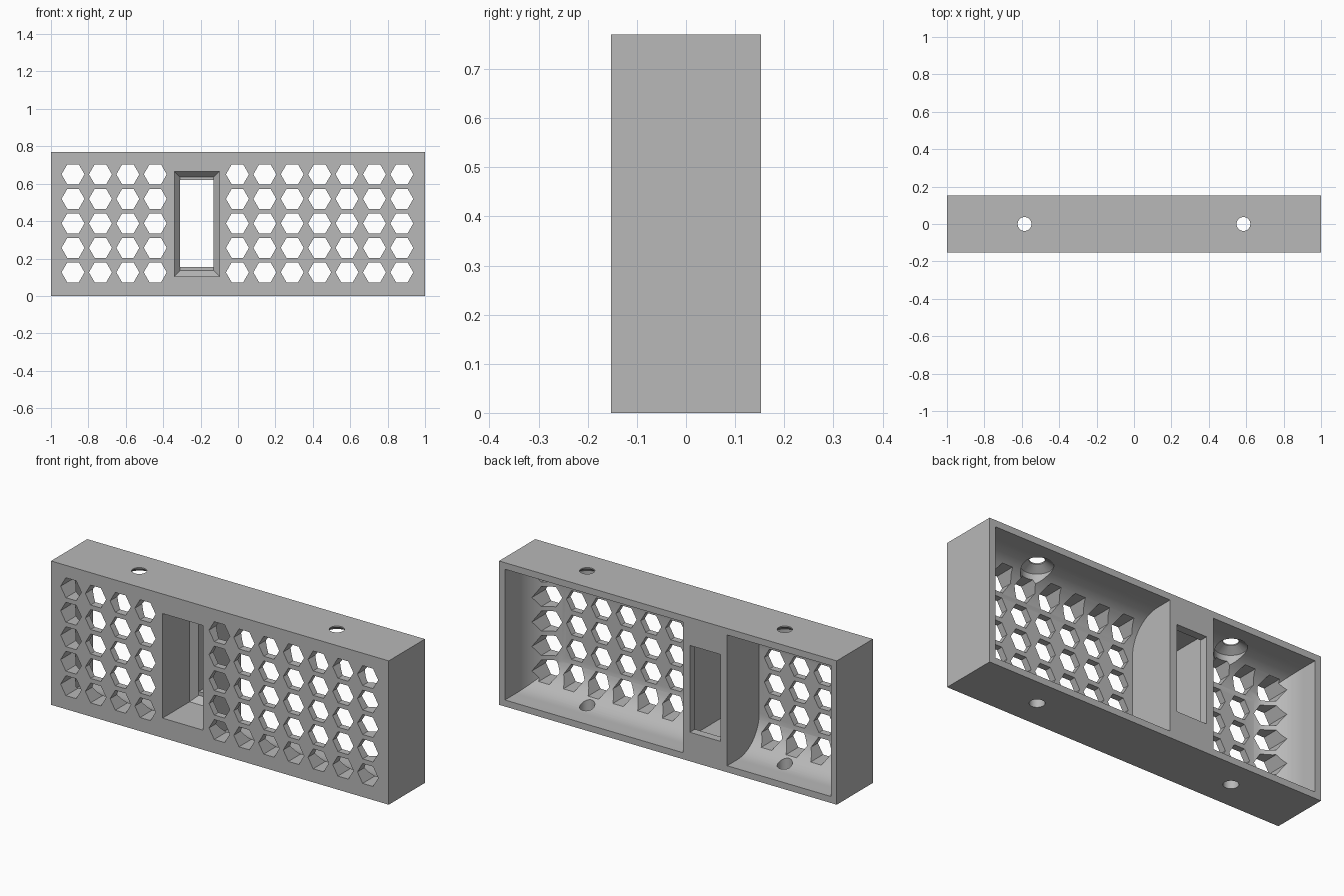
import bpy, bmesh
from math import sin, cos, pi

if "Cube" in bpy.data.objects:
    bpy.data.objects.remove(bpy.data.objects["Cube"])

WIDTH, DEPTH, HEIGHT = 2.0, 0.306, 0.77
WALL, FILLET = 0.035, 0.18
FRONT, BACK = -DEPTH / 2, DEPTH / 2

grey = bpy.data.materials.new("plain grey")
grey.use_nodes = True
colour = (0.48, 0.48, 0.48, 1)
grey.diffuse_color = colour
grey.node_tree.nodes["Principled BSDF"].inputs["Base Color"].default_value = colour


def rect(x0, x1, z0, z1, y):
    return [(x0, y, z0), (x1, y, z0), (x1, y, z1), (x0, y, z1)]


def hexagon(cx, cz, r, y):
    return [(cx + r * cos(i * pi / 3), y, cz + r * sin(i * pi / 3)) for i in range(6)]


def circle(cx, r, z, n=32):
    return [(cx + r * cos(i * 2 * pi / n), r * sin(i * 2 * pi / n), z) for i in range(n)]


def loft(bm, loops):
    """Closed solid through a stack of matching loops."""
    rings = [[bm.verts.new(p) for p in loop] for loop in loops]
    n = len(rings[0])
    for a, b in zip(rings, rings[1:]):
        for i in range(n):
            j = (i + 1) % n
            bm.faces.new((a[i], a[j], b[j], b[i]))
    bm.faces.new(rings[0][::-1])
    bm.faces.new(rings[-1])


def solid(name, stacks):
    bm = bmesh.new()
    for loops in stacks:
        loft(bm, loops)
    bmesh.ops.recalc_face_normals(bm, faces=bm.faces)
    mesh = bpy.data.meshes.new(name)
    bm.to_mesh(mesh)
    bm.free()
    mesh.materials.append(grey)
    obj = bpy.data.objects.new(name, mesh)
    bpy.context.collection.objects.link(obj)
    return obj


def cut(target, name, stacks):
    cutter = solid(name, stacks)
    cutter.hide_render = True
    mod = target.modifiers.new(name, 'BOOLEAN')
    mod.operation, mod.solver, mod.object = 'DIFFERENCE', 'EXACT', cutter
    bpy.context.view_layer.objects.active = target
    bpy.ops.object.modifier_apply(modifier=name)
    bpy.data.objects.remove(cutter)


def pocket(x0, x1, round_left, round_right):
    """Rear pocket whose floor curves up into the outer walls."""
    loops = [rect(x0, x1, WALL, HEIGHT - WALL, BACK + 0.05)]
    steps = 16
    for i in range(steps + 1):
        a = i / steps * pi / 2
        d = FILLET * (1 - cos(a))
        y = FRONT + WALL + FILLET * (1 - sin(a))
        loops.append(rect(x0 + d * round_left, x1 - d * round_right,
                          WALL + d, HEIGHT - WALL - d, y))
    return loops


# Outer block
panel = solid("vent_panel", [[rect(-WIDTH / 2, WIDTH / 2, 0, HEIGHT, y) for y in (FRONT, BACK)]])

# Two rear pockets either side of the solid slot block
inner = WIDTH / 2 - WALL
cut(panel, "pockets", [pocket(-inner, -0.351, 1, 0), pocket(-0.09, inner, 0, 1)])

# Stepped rectangular slot with a chamfered lip near the back
cut(panel, "slot", [[rect(-0.34, -0.10, 0.105, 0.665, FRONT - 0.05),
                     rect(-0.34, -0.10, 0.105, 0.665, 0.076),
                     rect(-0.31, -0.13, 0.135, 0.635, 0.11),
                     rect(-0.31, -0.13, 0.155, 0.62, 0.11),
                     rect(-0.31, -0.13, 0.155, 0.62, BACK + 0.05)]])

# Honeycomb grid, leaving out the two columns at the slot
holes = [[hexagon(-0.882 + 0.1465 * col, 0.388 + 0.131 * row, 0.0615, y)
          for y in (FRONT - 0.05, BACK + 0.1)]
         for col in range(13) if col not in (4, 5) for row in range(-2, 3)]
cut(panel, "honeycomb", holes)

# Screw holes through floor and roof, countersunk inside the roof
cut(panel, "screw_holes", [[circle(x, 0.037, -0.1), circle(x, 0.037, HEIGHT + 0.1)]
                           for x in (-0.585, 0.585)])
cut(panel, "countersinks", [[circle(x, 0.078, HEIGHT - 0.16), circle(x, 0.078, HEIGHT - WALL),
                             circle(x, 0.036, HEIGHT - 0.006)] for x in (-0.585, 0.585)])

# Smooth the curves and keep edges crisp
panel.select_set(True)
bpy.context.view_layer.objects.active = panel
bpy.ops.object.shade_smooth_by_angle(angle=pi / 9)
